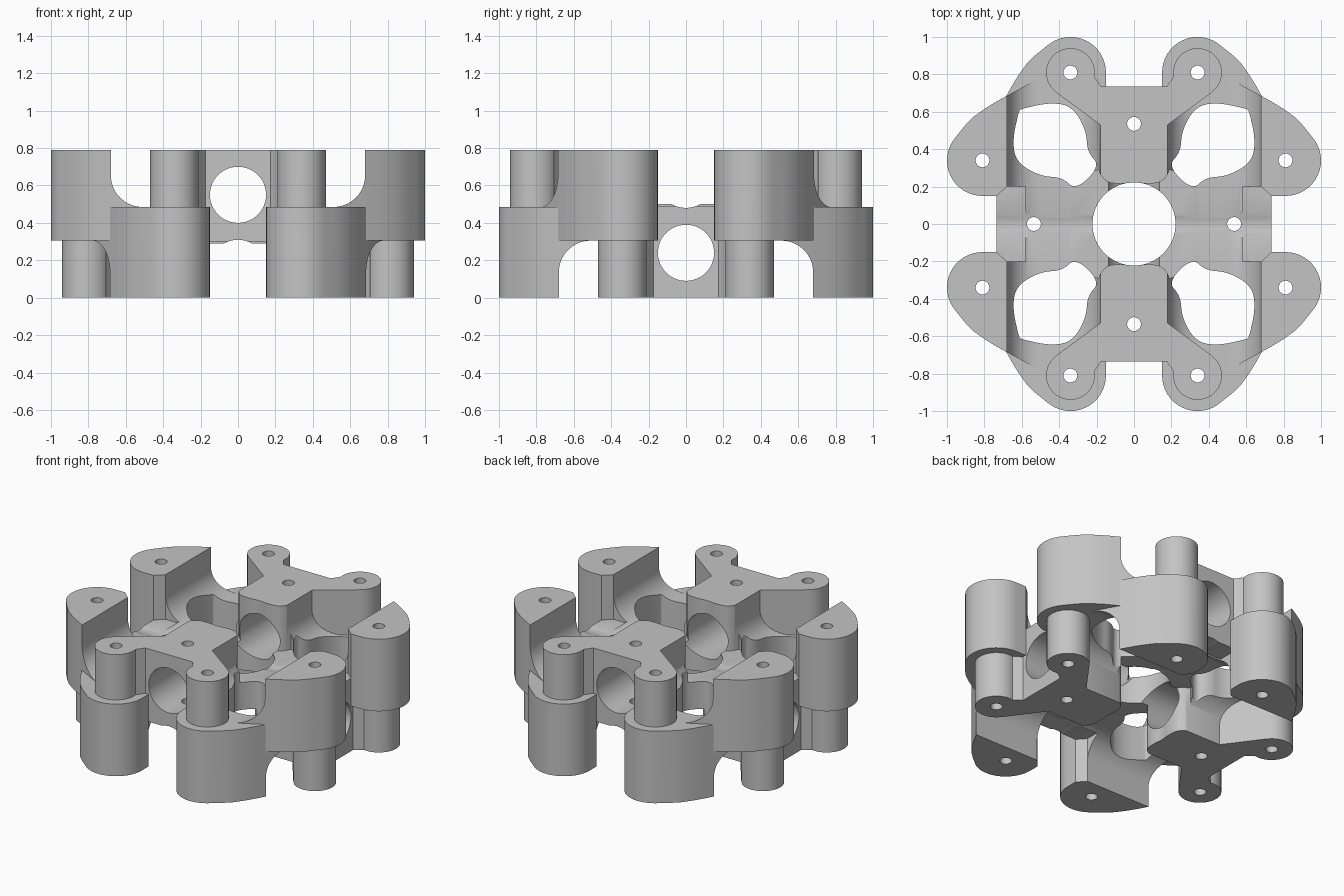
import bpy, bmesh
from math import sin, cos, radians

HEIGHT = 0.79
QUAD = [(1, 1), (-1, 1), (-1, -1), (1, -1)]
SIDES = [(1, 1), (-1, 1)]
ENDS = [(1, 1), (1, -1)]
ONCE = [(1, 1)]

if "Cube" in bpy.data.objects:
    bpy.data.objects.remove(bpy.data.objects["Cube"], do_unlink=True)

grey = bpy.data.materials.new("light grey")
grey.use_nodes = True
COLOUR = (0.55, 0.55, 0.55, 1)
grey.diffuse_color = COLOUR
grey.node_tree.nodes["Principled BSDF"].inputs["Base Color"].default_value = COLOUR


def arc(cx, cy, r, start, end, steps=16):
    angles = [radians(start + (end - start) * i / steps) for i in range(steps + 1)]
    return [(cx + r * cos(a), cy + r * sin(a)) for a in angles]


def circle(cx, cy, r, steps=48):
    return arc(cx, cy, r, 0, 360, steps)[:-1]


def rect(w, h):
    return [(-w, -h), (w, -h), (w, h), (-w, h)]


def rounded(points, passes=3):
    """Corner-cutting smoothing of a closed outline."""
    for _ in range(passes):
        pairs = zip(points, points[1:] + points[:1])
        points = [(a[0] * (1 - t) + b[0] * t, a[1] * (1 - t) + b[1] * t)
                  for a, b in pairs for t in (0.25, 0.75)]
    return points


def solid(name, points, lo, hi, axis="z", copies=ONCE, flip=False):
    """Prism along an axis, mirrored in x and y, optionally turned over."""
    bm = bmesh.new()
    for sx, sy in copies:
        rings = []
        for level in (lo, hi):
            ring = []
            for a, b in points:
                x, y, z = (a, b, level) if axis == "z" else (a, level, b)
                x, y = x * sx, y * sy
                if flip:
                    x, y, z = y, x, HEIGHT - z
                ring.append(bm.verts.new((x, y, z)))
            rings.append(ring)
        low, high = rings
        bm.faces.new(low)
        bm.faces.new(high)
        for i in range(len(low)):
            j = (i + 1) % len(low)
            bm.faces.new((low[i], low[j], high[j], high[i]))
    bmesh.ops.recalc_face_normals(bm, faces=bm.faces)
    mesh = bpy.data.meshes.new(name)
    bm.to_mesh(mesh)
    bm.free()
    mesh.materials.append(grey)
    obj = bpy.data.objects.new(name, mesh)
    bpy.context.scene.collection.objects.link(obj)
    return obj


def combine(body, tool, operation):
    mod = body.modifiers.new("shape", "BOOLEAN")
    mod.operation = operation
    mod.solver = "EXACT"
    mod.object = tool
    graph = bpy.context.evaluated_depsgraph_get()
    mesh = bpy.data.meshes.new_from_object(body.evaluated_get(graph))
    body.modifiers.clear()
    body.data = mesh
    bpy.data.objects.remove(tool, do_unlink=True)


def both(operation, name, points, lo, hi, axis="z", copies=ONCE):
    """Apply a part to the upper half and, turned over, to the lower half."""
    for flip in (False, True):
        combine(body, solid(name, points, lo, hi, axis, copies, flip), operation)


# Core blocks
body = solid("connector_body", rect(0.58, 0.735), 0.3, HEIGHT)
combine(body, solid("lower_core", rect(0.58, 0.735), 0.3, HEIGHT, flip=True), "UNION")

# Outer lobes
lobe = [(0.5, 0.2), (0.68, 0.2), (0.735, 0.15)] + arc(0.81, 0.34, 0.19, -90, 42)
lobe += [(0.905, 0.525), (0.86, 0.572), (0.80, 0.615), (0.74, 0.652),
         (0.68, 0.685), (0.57, 0.745), (0.5, 0.78)]
both("UNION", "lobe", lobe, 0.305, HEIGHT, copies=QUAD)

# Filleted channels beside the stems
channel = [(0.18, 1)] + arc(0.35, 0.655, 0.17, 180, 270)
channel += arc(0.51, 0.655, 0.17, 270, 360) + [(0.68, 1)]
both("DIFFERENCE", "channel", channel, -1.2, 1.2, "y", SIDES)

# Arms that end in round posts
arm = [(0.16, 0.5), (0.18, 0.53), (0.42, 0.706)] + arc(0.34, 0.81, 0.13, -52, 190, 32)
arm += [(0.175, 0.735), (0.16, 0.735)]
both("UNION", "arm", arm, 0.45, HEIGHT, copies=QUAD)

# Round tunnels through the stems, and arched slots between the lobes
both("DIFFERENCE", "tunnel", circle(0, 0.55, 0.15), -1.2, 1.2, "y")
slot = [(-0.15, -0.3)] + arc(0, 0.16, 0.15, 180, 0, 24) + [(0.15, -0.3)]
both("DIFFERENCE", "slot", slot, -1.2, 1.2, "y")

# Open centre and rounded inner ends of the stems
corner = [(0.45, 0.14), (0.36, 0.24), (0.19, 0.29), (0.178, 0.262),
          (0.16, 0.238), (0.13, 0.221), (0.1, 0.217)]
gap = corner + [(-x, y) for x, y in reversed(corner)]
gap += [(-x, -y) for x, y in corner] + [(x, -y) for x, y in reversed(corner)]
both("DIFFERENCE", "stem_gap", gap, 0.487, 1)

# Central bore and the four curved openings in the plate
combine(body, solid("bore", circle(0, 0, 0.222, 64), -0.2, 1), "DIFFERENCE")
side = [(0.615, 0.605), (0.65, 0.45), (0.63, 0.33), (0.5, 0.255),
        (0.385, 0.25), (0.31, 0.18)]
opening = side + [(y, x) for x, y in reversed(side)]
combine(body, solid("opening", rounded(opening), -0.2, 1, copies=QUAD), "DIFFERENCE")

# Bolt holes
both("DIFFERENCE", "post_hole", circle(0.34, 0.81, 0.037, 24), -0.2, 1, copies=QUAD)
both("DIFFERENCE", "stem_hole", circle(0, 0.535, 0.037, 24), -0.2, 1, copies=ENDS)

# Smooth curved walls, keep machined edges crisp
bpy.ops.object.select_all(action="DESELECT")
body.select_set(True)
bpy.context.view_layer.objects.active = body
bpy.ops.object.shade_smooth_by_angle(angle=radians(30))
